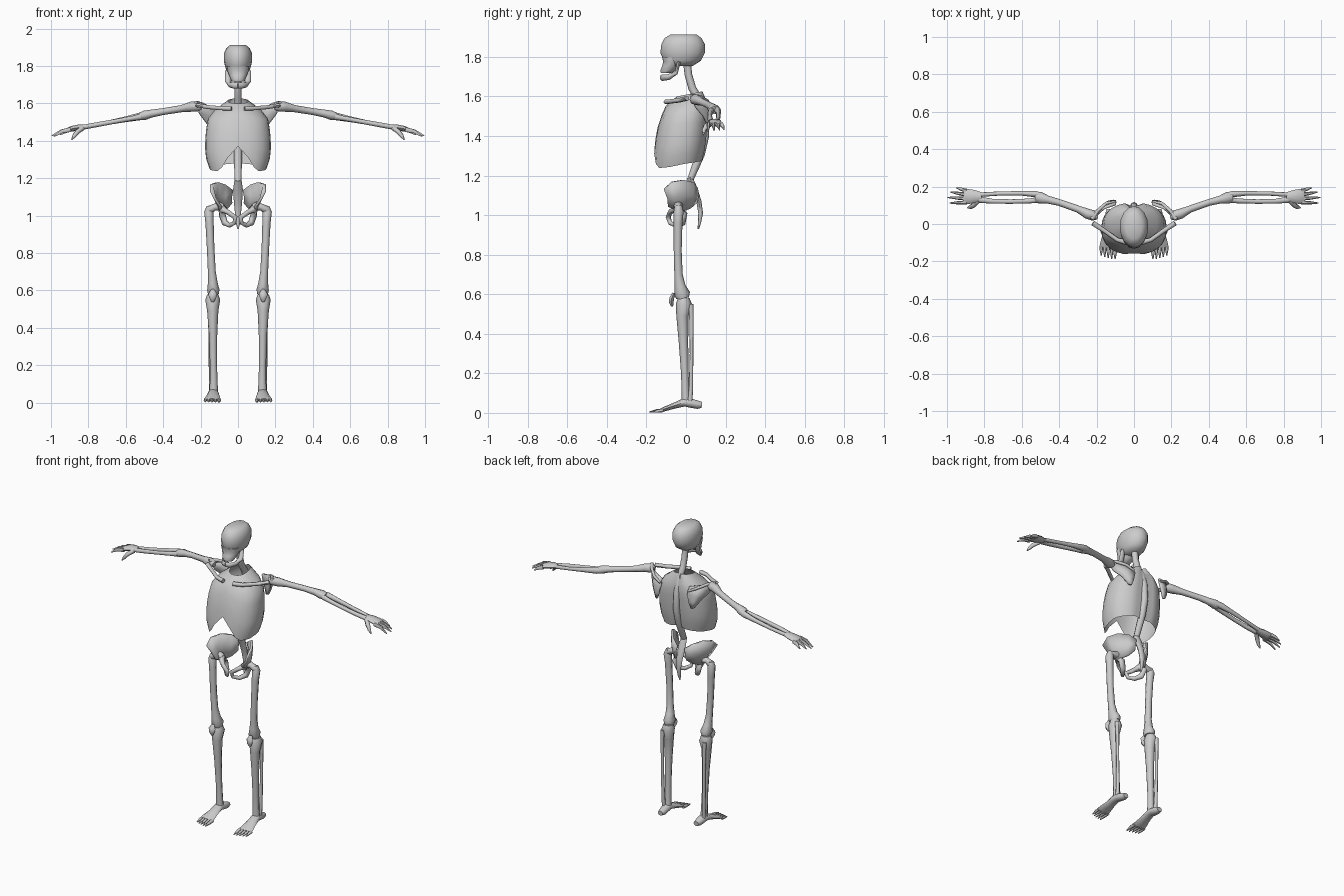
import bpy, bmesh, math
from mathutils import Vector


def finish(name, bm, mirror=False, thick=0):
    bmesh.ops.recalc_face_normals(bm, faces=bm.faces)
    me = bpy.data.meshes.new(name)
    bm.to_mesh(me)
    bm.free()
    ob = bpy.data.objects.new(name, me)
    bpy.context.collection.objects.link(ob)
    if thick:
        m = ob.modifiers.new("Thickness", 'SOLIDIFY')
        m.thickness, m.offset = thick, 0
    if mirror:
        m = ob.modifiers.new("Mirror", 'MIRROR')
        m.use_mirror_merge = False
    return ob


def loft(name, pts, mirror=True, n=8, closed=False, flat=False):
    """Elliptical sections (x, y, z, a[, b]) skinned along a path."""
    bm = bmesh.new()
    P = [Vector(p[:3]) for p in pts]
    k = len(P)
    span = P[-1] - P[0]
    sideways = closed or abs(span.x) > 0.7 * span.length
    ref = Vector((0, 1, 0)) if sideways else Vector((1, 0, 0))
    rings = []
    for i, p in enumerate(pts):
        if closed:
            t = P[(i + 1) % k] - P[i - 1]
        else:
            t = P[min(i + 1, k - 1)] - P[max(i - 1, 0)]
        t.normalize()
        s = (ref - t * ref.dot(t)).normalized()
        u = t.cross(s)
        if flat:
            s, u = Vector((1, 0, 0)), Vector((0, 1, 0))
        a, b = p[3], p[-1]
        rings.append([bm.verts.new(P[i] + s * a * math.cos(2 * math.pi * j / n)
                                   + u * b * math.sin(2 * math.pi * j / n)) for j in range(n)])
    for i in range(k if closed else k - 1):
        A, B = rings[i], rings[(i + 1) % k]
        for j in range(n):
            bm.faces.new((A[j], A[(j + 1) % n], B[(j + 1) % n], B[j]))
    if not closed:
        bm.faces.new(rings[0])
        bm.faces.new(rings[-1])
    return finish(name, bm, mirror)


def sheet(name, rows, thick):
    """Curved plate skinned between rows of points."""
    bm = bmesh.new()
    V = [[bm.verts.new(p) for p in r] for r in rows]
    for A, B in zip(V, V[1:]):
        for j in range(len(A) - 1):
            bm.faces.new((A[j], A[j + 1], B[j + 1], B[j]))
    return finish(name, bm, True, thick)


# Skull: levels are (z, half width, front y, back y)
def levels(name, rows, n=14):
    return loft(name, [(0, (f + b) / 2, z, w, (b - f) / 2) for z, w, f, b in rows], False, n, flat=True)


levels("cranium", [(1.755, .045, -.095, .035), (1.78, .064, -.112, .075), (1.82, .075, -.13, .095),
                   (1.865, .076, -.124, .095), (1.895, .063, -.108, .078), (1.912, .042, -.08, .055)], 16)
levels("upper_jaw", [(1.718, .032, -.127, -.07), (1.73, .04, -.13, -.055),
                     (1.75, .048, -.122, -.035), (1.775, .058, -.115, -.03), (1.8, .06, -.122, -.03)], 12)
loft("jawbone", [(.055, -.035, 1.775, .014, .008), (.053, -.05, 1.718, .018, .009),
                 (.042, -.088, 1.698, .01, .015), (.024, -.116, 1.695, .01, .016),
                 (0, -.122, 1.695, .01, .016)])

# Spine, sacrum and tailbone
loft("spine", [(0, .005, 1.775, .02), (0, .012, 1.71, .019), (0, .032, 1.64, .02), (0, .067, 1.585, .02),
               (0, .092, 1.50, .02), (0, .096, 1.40, .021), (0, .075, 1.31, .021), (0, .05, 1.25, .02),
               (0, .022, 1.18, .019, .016)], False)
loft("sacrum", [(0, .018, 1.19, .019, .015), (0, .04, 1.14, .026, .015), (0, .065, 1.07, .022, .013),
                (0, .074, 1.01, .016, .012), (0, .069, .965, .012, .008), (0, .062, .93, .004)], False)

# Ribcage: open shell with an arched front notch and a groove for the spine
RIB = [(1.625, .055, -.045, .085), (1.585, .115, -.085, .105), (1.52, .16, -.118, .115), (1.44, .174, -.145, .11),
       (1.36, .176, -.158, .103), (1.30, .17, -.166, .092), (1.23, .145, -.166, .072)]


def rib_section(z):
    for A, B in zip(RIB, RIB[1:]):
        if z >= B[0]:
            f = (A[0] - z) / (A[0] - B[0])
            return [a + (b - a) * f for a, b in zip(A, B)]
    return RIB[-1]


def rib_hem(d):
    hem = [(0, 1.37), (15, 1.31), (30, 1.258), (45, 1.238), (75, 1.243), (105, 1.26), (180, 1.28)]
    for (a, p), (b, q) in zip(hem, hem[1:]):
        if d <= b:
            return p + (q - p) * (d - a) / (b - a)


bm = bmesh.new()
N, R = 24, 7
grid = []
for j in range(N):
    ang = 360 * j / N
    hem = rib_hem(min(ang, 360 - ang))
    c, s = math.cos(math.radians(ang)), math.sin(math.radians(ang))
    col = []
    for i in range(R + 1):
        z = 1.625 + (hem - 1.625) * i / R
        _, w, f, b = rib_section(z)
        y = (f + b) / 2 - math.copysign(abs(c) ** .85, c) * (b - f) / 2
        if j == N // 2:
            y -= .022
        x = w * math.copysign(abs(s) ** .85, s)
        col.append(bm.verts.new((x, y, z + (y - .08) * .2 * max(0, 1 - i / 2))))
    grid.append(col)
for j in range(N):
    A, B = grid[j], grid[(j + 1) % N]
    for i in range(R):
        bm.faces.new((A[i], A[i + 1], B[i + 1], B[i]))
finish("ribcage", bm)

# Shoulder girdle
loft("collarbone", [(.035, -.10, 1.572, .014, .013), (.09, -.085, 1.574, .012), (.16, -.035, 1.58, .012),
                    (.22, .005, 1.59, .014, .012)], n=6)
sheet("shoulder_blade", [[(.10, .105, 1.575), (.16, .085, 1.59), (.215, .035, 1.585)],
                         [(.095, .122, 1.53), (.15, .11, 1.525), (.205, .05, 1.545)],
                         [(.108, .124, 1.48), (.135, .12, 1.485), (.17, .088, 1.50)],
                         [(.12, .12, 1.445), (.127, .118, 1.445), (.137, .11, 1.45)]], .012)
loft("shoulder_blade_ridge", [(.10, .12, 1.55, .007), (.15, .11, 1.575, .009),
                              (.195, .07, 1.598, .01), (.225, .025, 1.605, .012, .008)], n=6)

# Arm
loft("upper_arm", [(.195, .04, 1.582, .017), (.215, .045, 1.585, .028), (.25, .055, 1.582, .027),
                   (.30, .08, 1.572, .019), (.40, .115, 1.556, .018), (.46, .13, 1.546, .021),
                   (.50, .14, 1.536, .032, .025), (.525, .143, 1.53, .026, .02)])
loft("ulna", [(.495, .155, 1.535, .013, .017), (.53, .16, 1.529, .017, .02), (.60, .164, 1.515, .012, .015),
              (.72, .163, 1.492, .011), (.82, .157, 1.475, .012)])
loft("radius", [(.52, .128, 1.528, .015, .017), (.56, .123, 1.521, .013), (.66, .12, 1.503, .012),
                (.76, .122, 1.485, .013), (.825, .13, 1.473, .017, .013)])

# Hand
loft("palm", [(.815, .145, 1.475, .024, .012), (.85, .147, 1.471, .034, .016),
              (.89, .147, 1.464, .041, .015), (.91, .148, 1.458, .038, .011)])
TIPS = [(.985, .112, 1.422), (.995, .142, 1.427), (.98, .17, 1.43), (.95, .193, 1.432)]
for i, (x, y, z) in enumerate(TIPS):
    y0 = .115 + i * .021
    loft("finger", [(.895, y0, 1.46, .011, .014), ((.895 + x) / 2, (y0 + y) / 2, 1.451, .009, .011),
                    (x, y, z, .003)], n=6)
loft("thumb", [(.83, .125, 1.468, .014), (.858, .10, 1.448, .014), (.875, .09, 1.427, .011),
               (.89, .087, 1.405, .003)], n=6)

# Pelvis
crest = [(.028, .055, 1.135), (.07, .035, 1.165), (.11, -.015, 1.178), (.142, -.07, 1.168), (.143, -.112, 1.13)]
base = [(.035, .052, 1.065), (.06, .02, 1.035), (.08, -.005, 1.025), (.096, -.035, 1.02), (.092, -.09, 1.045)]
middle = [tuple((Vector(a) + Vector(b)) / 2 + Vector((.004, .006, 0))) for a, b in zip(crest, base)]
sheet("hip_blade", [crest, middle, base], .014)
loft("pelvic_ring", [(.085, -.045, 1.04, .024), (.05, -.08, 1.015, .013), (.014, -.09, .99, .013),
                     (.02, -.08, .96, .011), (.045, -.05, .948, .013), (.07, -.018, .96, .017),
                     (.085, -.01, 1.005, .018)], closed=True)

# Leg
loft("femur_neck", [(.08, -.04, 1.045, .018), (.10, -.04, 1.05, .025), (.125, -.04, 1.045, .018),
                    (.155, -.038, 1.03, .023), (.17, -.037, 1.02, .01)])
loft("femur", [(.152, -.036, 1.05, .015), (.156, -.037, 1.02, .025), (.152, -.04, .96, .022), (.146, -.042, .82, .02),
               (.14, -.038, .70, .021), (.135, -.03, .64, .026, .028), (.132, -.02, .603, .033, .041),
               (.131, -.017, .58, .029, .032)])
loft("kneecap", [(.135, -.062, .605, .009), (.135, -.072, .58, .024, .014), (.135, -.075, .56, .018, .014),
                 (.135, -.07, .538, .006)], n=6)
loft("tibia", [(.135, -.012, .578, .03), (.135, -.01, .55, .04, .041), (.135, -.018, .49, .03, .031),
               (.133, -.013, .36, .022, .024), (.131, -.006, .20, .019, .019), (.13, -.002, .10, .021, .02),
               (.13, 0, .06, .024, .022)])
loft("fibula", [(.15, .024, .55, .013), (.15, .027, .50, .011), (.148, .028, .30, .009),
                (.145, .025, .12, .011), (.143, .02, .06, .012)])

# Foot
loft("foot", [(.128, .08, .04, .018, .015), (.128, .06, .041, .024, .021), (.13, .02, .05, .028, .023),
              (.132, -.01, .053, .029, .021), (.134, -.06, .036, .035, .015), (.137, -.105, .021, .044, .012),
              (.138, -.125, .013, .044, .009)])
for i, y in enumerate((-.188, -.186, -.182, -.176, -.168)):
    x = .101 + i * .0185
    r = .011 if i == 0 else .009
    loft("toe", [(x, -.115, .013, r), (x, (y - .115) / 2, .01, r * .9), (x, y, .004, .003)], n=6)

# Smooth shading with sharp edges kept
bpy.ops.object.select_all(action='SELECT')
bpy.context.view_layer.objects.active = bpy.context.scene.objects["ribcage"]
bpy.ops.object.shade_smooth_by_angle(angle=math.radians(62))
